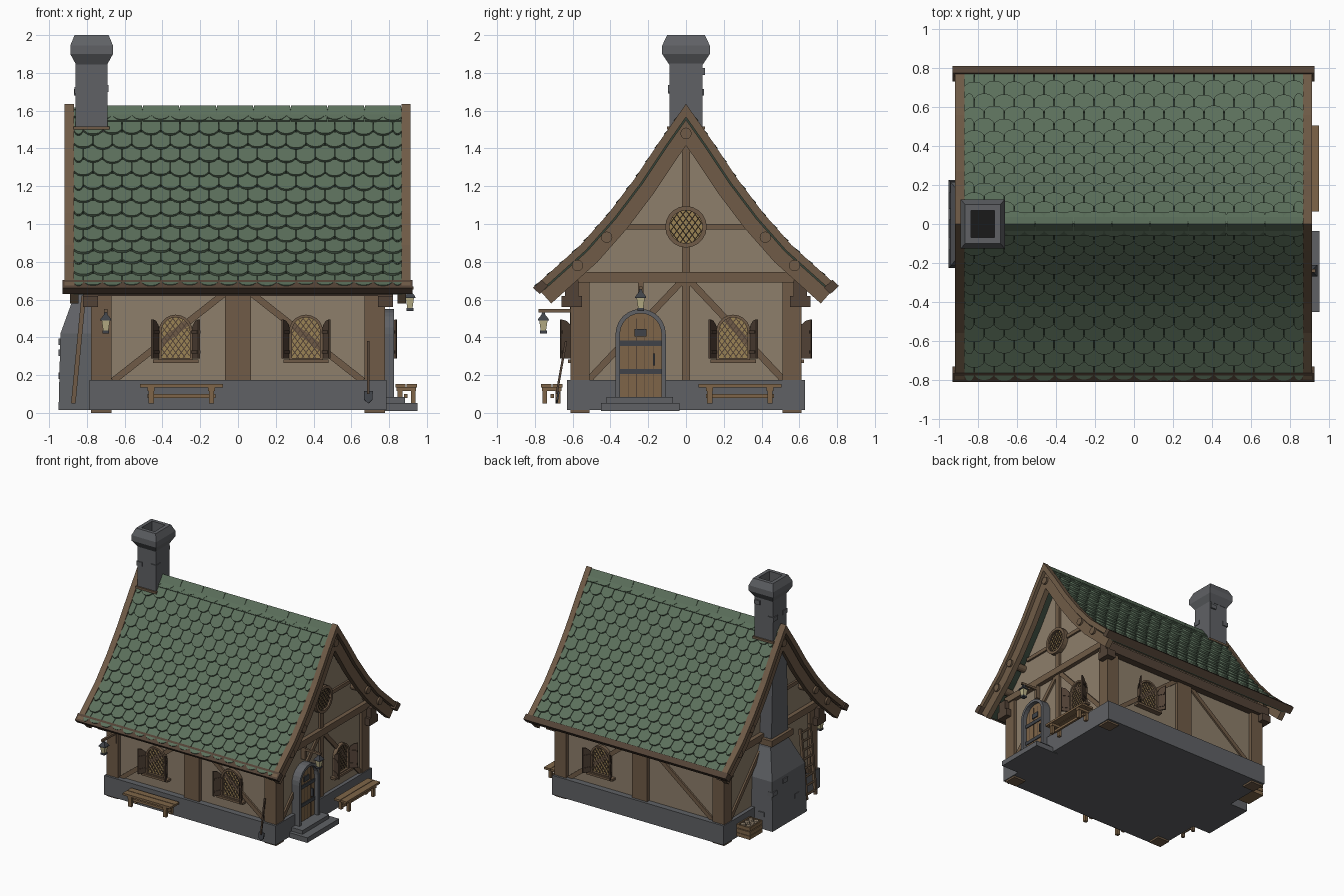
import bpy, bmesh, random
from math import sin, cos, pi, radians
from mathutils import Matrix, Vector

if "Cube" in bpy.data.objects:
    bpy.data.objects.remove(bpy.data.objects["Cube"])

random.seed(4)
COL = dict(plaster=(.27, .21, .145), wood=(.16, .105, .063), dark=(.085, .055, .037), oak=(.21, .13, .065),
           stone=(.115, .12, .13), iron=(.05, .055, .065), green=(.105, .16, .105), moss=(.035, .055, .038),
           glass=(.33, .23, .09), lamp=(.5, .45, .25), black=(.01, .01, .01))
MATS = {}
for k, c in COL.items():
    MATS[k] = bpy.data.materials.new(k)
    MATS[k].diffuse_color = (*c, 1)


# ---------- helpers: a solid is a list of 3D loops that get lofted ----------
def part(name, mat, solids):
    bm = bmesh.new()
    for loops in solids:
        closed = loops[0] is loops[-1]
        vs = [[bm.verts.new(p) for p in lp] for lp in (loops[:-1] if closed else loops)]
        if closed:
            vs.append(vs[0])
        n = len(vs[0])
        for a, b in zip(vs, vs[1:]):
            for i in range(n):
                bm.faces.new((a[i], a[(i + 1) % n], b[(i + 1) % n], b[i]))
        if not closed:
            bm.faces.new(vs[0])
            bm.faces.new(vs[-1])
    bmesh.ops.recalc_face_normals(bm, faces=bm.faces)
    me = bpy.data.meshes.new(name)
    bm.to_mesh(me)
    bm.free()
    me.materials.append(MATS[mat])
    ob = bpy.data.objects.new(name, me)
    bpy.context.collection.objects.link(ob)
    return ob


def lift(pts, w, M):
    return [M @ Vector((u, v, w)) for u, v in pts]


def prism(pts, w0, w1, M=Matrix()):
    return [lift(pts, w0, M), lift(pts, w1, M)]


def ring(outer, inner, w0, w1, M):
    a = lift(outer, w0, M)
    return [a, lift(outer, w1, M), lift(inner, w1, M), lift(inner, w0, M), a]


def rect(u0, u1, v0, v1):
    return [(u0, v0), (u1, v0), (u1, v1), (u0, v1)]


def bar(p, q, w):
    p, q = Vector(p), Vector(q)
    d = (q - p).normalized() * w / 2
    n = Vector((-d.y, d.x))
    return [tuple(v) for v in (p - n, q - n, q + n, p + n)]


def disc(u, v, r, n=12):
    return [(u + r * cos(2 * pi * i / n), v + r * sin(2 * pi * i / n)) for i in range(n)]


def arch(hw, v0, top, n=10):
    return [(-hw, v0), (hw, v0)] + [(hw * cos(pi * i / n), top - hw + hw * sin(pi * i / n)) for i in range(n + 1)]


def loft(rows, c=(0, 0)):  # rows of (x0, x1, y0, y1, z)
    return [[Vector((x + c[0], y + c[1], z)) for x, y in rect(*r)] for *r, z in rows]


def frame(u, out, off):  # wall space: u along, v up, w outward
    u, o = Vector(u), Vector(out)
    M = Matrix((u, (0, 0, 1), o)).transposed().to_4x4()
    M.translation = o * off
    return M


FRONT, BACK = frame((1, 0, 0), (0, -1, 0), .58), frame((-1, 0, 0), (0, 1, 0), .58)
RIGHT, LEFT = frame((0, 1, 0), (1, 0, 0), .755), frame((0, -1, 0), (-1, 0, 0), .755)
ALONG = frame((0, 1, 0), (1, 0, 0), 0)


def at(M, u):
    return M @ Matrix.Translation((u, 0, 0))


# ---------- roof profile ----------
HALF = [Vector(p) for p in ((0, 1.615), (.13, 1.43), (.26, 1.235), (.40, 1.05), (.55, .88), (.79, .665))]
FULL = [Vector((-p.x, p.y)) for p in HALF[:0:-1]] + HALF


def off(d):
    out = []
    for i, p in enumerate(FULL):
        a = (p - FULL[max(i - 1, 0)]) if i else FULL[1] - p
        b = (FULL[i + 1] - p) if i < len(FULL) - 1 else a
        na, nb = (Vector((t.y, -t.x)).normalized() for t in (a, b))
        m = (na + nb).normalized()
        out.append(tuple(p + m * d / m.dot(na)))
    return out


def band(d0, d1):
    return off(d0) + off(d1)[::-1]


# ---------- body ----------
part("foundation", "stone", [loft([(-.785, .785, -.63, .63, .015), (-.785, .785, -.63, .63, .175)])])
inner = [p for p in off(.05) if abs(p[0]) < .5]
part("plaster_walls", "plaster", [prism([(.58, .1), (-.58, .1), (-.58, .77)] + inner + [(.58, .77)], -.755, .755, ALONG)])
part("corner_posts", "wood", [prism(rect(*sorted((sx * .67, sx * .778)), *sorted((sy * .51, sy * .612))), 0, .72)
                              for sx in (-1, 1) for sy in (-1, 1)])
part("wall_plates", "dark", [prism(rect(-.82, .82, *sorted((s * .57, s * .64))), .62, .70) for s in (-1, 1)] +
     [prism(rect(*sorted((a * .74, a * .82)), *sorted((s * .55, s * .66))), .56, .62) for s in (-1, 1) for a in (-1, 1)])
for nm, M in (("front", FRONT), ("back", BACK)):
    part(nm + "_timbers", "wood", [prism(rect(-.07, .07, .17, .65), -.01, .028, M)] +
         [prism(bar((s * .05, .65), (s * .66, .17), .035), -.01, .014, M) for s in (-1, 1)])
for nm, M in (("right", RIGHT), ("left", LEFT)):
    part(nm + "_gable_timbers", "wood",
         [prism(rect(-.61, .61, .69, .745), -.01, .035, M), prism(rect(-.022, .022, .17, 1.5), -.01, .018, M),
          prism(rect(-.37, .37, .97, 1.0), -.01, .016, M)] +
         [prism(bar((s * .02, .70), (s * .52, .17), .035), -.01, .014, M) for s in (-1, 1)])

# ---------- roof ----------
part("roof_deck", "moss", [prism(band(.012, .05), -.87, .87, ALONG)])
part("verge_trim", "wood", [prism(band(-.012, .028), *x, ALONG) for x in ((-.918, -.868), (.865, .912))])
part("bargeboards", "wood", [prism(band(.036, .115), *x, ALONG) for x in ((-.89, -.845), (.845, .89))])
part("eave_beams", "dark", [prism([(s * .77 + a, .667 + b) for a, b in ((.04, .005), (.005, .037), (-.04, -.005), (-.005, -.037))],
                                  -.93, .925, ALONG) for s in (-1, 1)])
part("purlins", "wood", [prism(disc(y, z, .03), -.905, .905, ALONG)
                         for y, z in ((-.575, .78), (.575, .78), (-.42, .93), (.42, .93), (0, 1.48))])


def along(s):
    for a, b in zip(HALF, HALF[1:]):
        L = (b - a).length
        if s <= L + 1e-6:
            return a.lerp(b, s / L)
        s -= L
    return HALF[-1]


total = sum((b - a).length for a, b in zip(HALF, HALF[1:]))
ROWS, COLS = 14, 17
rh, cw = total / ROWS, 1.74 / COLS
tiles = []
for side in (-1, 1):
    for k in range(ROWS):
        p, q = along(max(k * rh - .02, 0)), along((k + 1) * rh)
        t = (q - p).normalized()
        n = Vector((-t.y, t.x))
        p, q = p - n * .012, q + n * .004
        t, L = (q - p).normalized(), (q - p).length
        M = Matrix(((1, 0, 0), (0, side * t.x, t.y), (0, side * -t.y, t.x))).transposed().to_4x4()
        M.translation = (0, side * p.x, p.y)
        for c in range(COLS + k % 2):
            x0 = -.87 + (c - .5 * (k % 2)) * cw
            a, b = max(x0, -.87) + .002, min(x0 + cw, .87) - .002
            w, e = b - a, L + random.uniform(-.006, .006)
            tiles.append(prism([(a, 0), (b, 0), (b, e - .026), (b - w * .2, e - .006), (b - w * .38, e),
                                (a + w * .38, e), (a + w * .2, e - .006), (a, e - .026)], -.004, .012, M))
part("roof_tiles", "green", tiles)
part("ridge_tiles", "green", [prism([(-.06, 1.548), (0, 1.628), (.06, 1.548), (.045, 1.53), (0, 1.59), (-.045, 1.53)],
                                    -.70 + i * .196, -.508 + i * .196, ALONG) for i in range(8)])

# ---------- chimney ----------
part("chimney_base", "stone", [loft([(-.95, -.74, -.225, .225, .015), (-.94, -.74, -.215, .215, .42),
                                     (-.86, -.74, -.12, .12, .64), (-.86, -.74, -.11, .11, .72)])])
part("chimney_shaft", "stone", [loft([(-.86, -.69, -h, h, z) for h, z in ((.11, .7), (.088, 1.45), (.088, 1.86))])])
C = (-.775, 0)
part("chimney_cap", "stone", [loft([(-a, a, -b, b, z) for a, b, z in (
    (.083, .09, 1.845), (.113, .126, 1.9), (.113, .126, 1.945), (.09, .1, 2), (.06, .07, 2), (.06, .07, 1.9))], C)])
part("flue", "black", [loft([(-.06, .06, -.07, .07, 1.9), (-.06, .06, -.07, .07, 1.905)], C)])
part("chimney_band", "wood", [loft([(-.885, -.74, -.14, .14, .665), (-.885, -.74, -.14, .14, .715)])])
part("flashing", "wood", [loft([(-.87, -.68, -.1, .1, 1.5), (-.87, -.68, -.1, .1, 1.517)])])
part("chimney_stones", "stone", [loft([(x - .025, x + .025, y - .03, y + .03, z), (x - .025, x + .025, y - .03, y + .03, z + .035)])
                                 for x, y, z in ((-.72, .07, 1.79), (-.84, -.065, 1.69), (-.71, -.065, 1.7), (-.842, .065, 1.68),
                                                 (-.925, .19, .3), (-.925, -.1, .18), (-.925, .05, .36), (-.85, .2, .12))])


# ---------- windows ----------
def lattice(inside, c, r, step, M):
    out = []
    for d in (Vector((.6, .8)), Vector((.6, -.8))):
        n = Vector((-d.y, d.x))
        for i in range(-8, 9):
            pts = [p for p in (Vector(c) + n * i * step + d * r * j / 40 for j in range(-40, 41)) if inside(p)]
            if len(pts) > 3:
                out.append(prism(bar(pts[0], pts[-1], .005), .01, .016, M))
    return out


def window(name, M):
    part(name + "_frame", "wood", [ring(arch(.09, .275, .52), arch(.075, .29, .505), -.01, .03, M),
                                   prism(rect(-.12, .12, .265, .283), 0, .045, M)])
    part(name + "_glass", "glass", [prism(arch(.076, .285, .506), -.01, .01, M)])
    ok = lambda p: abs(p.x) < .075 and p.y > .29 and (p.y < .43 or p.x ** 2 + (p.y - .43) ** 2 < .0056)
    part(name + "_lattice", "dark", lattice(ok, (0, .4), .16, .024, M))
    sh = []
    for s in (-1, 1):
        S = M @ Matrix.Diagonal((s, 1, 1, 1)) @ Matrix.Translation((.088, 0, .015)) @ Matrix.Rotation(radians(-62), 4, 'Y')
        sh.append(prism([(0, .287), (.078, .287), (.078, .495), (.045, .487), (.018, .465), (0, .43)], -.006, .006, S))
        sh += [prism(rect(.005, .072, z, z + .015), -.01, .01, S) for z in (.315, .42)]
    part(name + "_shutters", "dark", sh)


for nm, M, u in (("front_left_window", FRONT, -.33), ("front_right_window", FRONT, .36),
                 ("back_window", BACK, -.36), ("side_window", RIGHT, .25)):
    window(nm, at(M, u))
part("round_window_frame", "wood", [ring(disc(0, .985, .11, 20), disc(0, .985, .087, 20), -.01, .04, RIGHT)])
part("round_window_glass", "glass", [prism(disc(0, .985, .09, 20), -.01, .02, RIGHT)])
R2 = RIGHT @ Matrix.Translation((0, 0, .012))
part("round_window_lattice", "dark", lattice(lambda p: (p - Vector((0, .985))).length < .089, (0, .985), .1, .026, R2))

# ---------- door and steps ----------
D = at(RIGHT, -.24)
part("door_surround", "stone", [ring(arch(.133, .08, .55, 12), arch(.11, .08, .527, 12), 0, .07, D)])
part("door_leaf", "oak", [prism(arch(.112, .08, .529, 12), 0, .035, D)])
part("door_grooves", "dark", [prism(rect(u - .002, u + .002, .08, .5), .03, .037, D) for u in (-.066, -.022, .022, .066)])
part("door_ironwork", "iron", [prism(rect(-.11, .11, z, z + .028), .03, .042, D) for z in (.205, .355)] +
     [prism(rect(-.032, .032, .405, .445), .03, .044, D), prism(rect(.065, .075, .25, .315), .03, .055, D)])
part("door_steps", "stone", [prism(rect(.74, .95, -.45, -.035), .01, .052), prism(rect(.74, .885, -.42, -.07), .05, .083)])


# ---------- benches ----------
def bench(name, M):
    s = [prism(rect(-.22, .22, .135, .152), a, b, M) for a, b in ((.075, .128), (.133, .188))]
    for u in (-.16, .16):
        s += [prism(rect(u - .014, u + .014, .05, .137), a, a + .025, M) for a in (.085, .155)]
        s.append(prism(rect(u - .018, u + .018, .115, .137), .08, .183, M))
    s.append(prism(rect(-.18, .18, .08, .1), .12, .138, M))
    part(name, "oak", s)


bench("front_bench", at(FRONT, -.30))
bench("side_bench", at(RIGHT, .285) @ Matrix.Translation((0, 0, .005)))


# ---------- lanterns ----------
def lantern(name, x, y, z, M, u, reach):
    sq = lambda *rows: loft([(-r, r, -r, r, z + h) for r, h in rows], (x, y))
    part(name + "_glass", "lamp", [sq((.014, .015), (.022, .07))])
    part(name + "_metal", "iron", [sq((.018, 0), (.018, .015)), sq((.03, .068), (.027, .078), (.01, .1), (.005, .125))])
    part(name + "_bracket", "wood", [prism(rect(u - .009, u + .009, z + .112, z + .13), 0, reach, M),
                                     prism(rect(u - .014, u + .014, z + .04, z + .15), 0, .035, M)])


lantern("front_lantern", -.70, -.755, .42, FRONT, -.70, .2)
lantern("door_lantern", .91, -.24, .54, RIGHT, -.24, .175)

# ---------- ladder, shovel, crate ----------
LAD = lambda t: (-.872 + .055 * t, .05 + .57 * t)
Y = frame((1, 0, 0), (0, -1, 0), 0)
part("ladder", "wood", [prism(bar(LAD(0), LAD(1), .024), w, w + .02, Y) for w in (.32, .44)] +
     [prism(disc(*LAD((i + .5) / 8), .009, 6), .325, .455, Y) for i in range(8)])
SH = at(ALONG, 0)
part("shovel_handle", "dark", [prism(bar((-.685, .1), (-.635, .38), .012), .684, .696, SH)])
tilt = FRONT @ Matrix.Translation((.69, .05, .105)) @ Matrix.Rotation(radians(-10), 4, 'X')
part("shovel_blade", "iron", [prism([(0, 0), (.022, .02), (.024, .065), (-.024, .065), (-.022, .02)], -.005, .005, tilt)])
K = (-.85, .38)
slats = []
for z in (.03, .065, .1):
    slats += [loft([(*r, z), (*r, z + .029)], K) for r in ((-.06, .06, -.085, -.075), (-.06, .06, .075, .085),
                                                          (-.06, -.05, -.085, .085), (.05, .06, -.085, .085))]
slats.append(loft([(-.055, .055, -.08, .08, .03), (-.055, .055, -.08, .08, .09)], K))
part("crate", "oak", slats)
part("crate_produce", "plaster", [
    [[Vector((K[0] + a + .024 * sin(t) * cos(j * pi / 4), K[1] + b + .024 * sin(t) * sin(j * pi / 4), .115 + .024 * cos(t)))
      for j in range(8)] for t in (.3, .9, 1.57, 2.3, 2.9)]
    for a in (-.025, .025) for b in (-.05, 0, .05)])

for m in bpy.data.materials:
    if m.users and not m.is_grease_pencil:
        m.use_nodes = True
        m.node_tree.nodes["Principled BSDF"].inputs["Base Color"].default_value = m.diffuse_color
